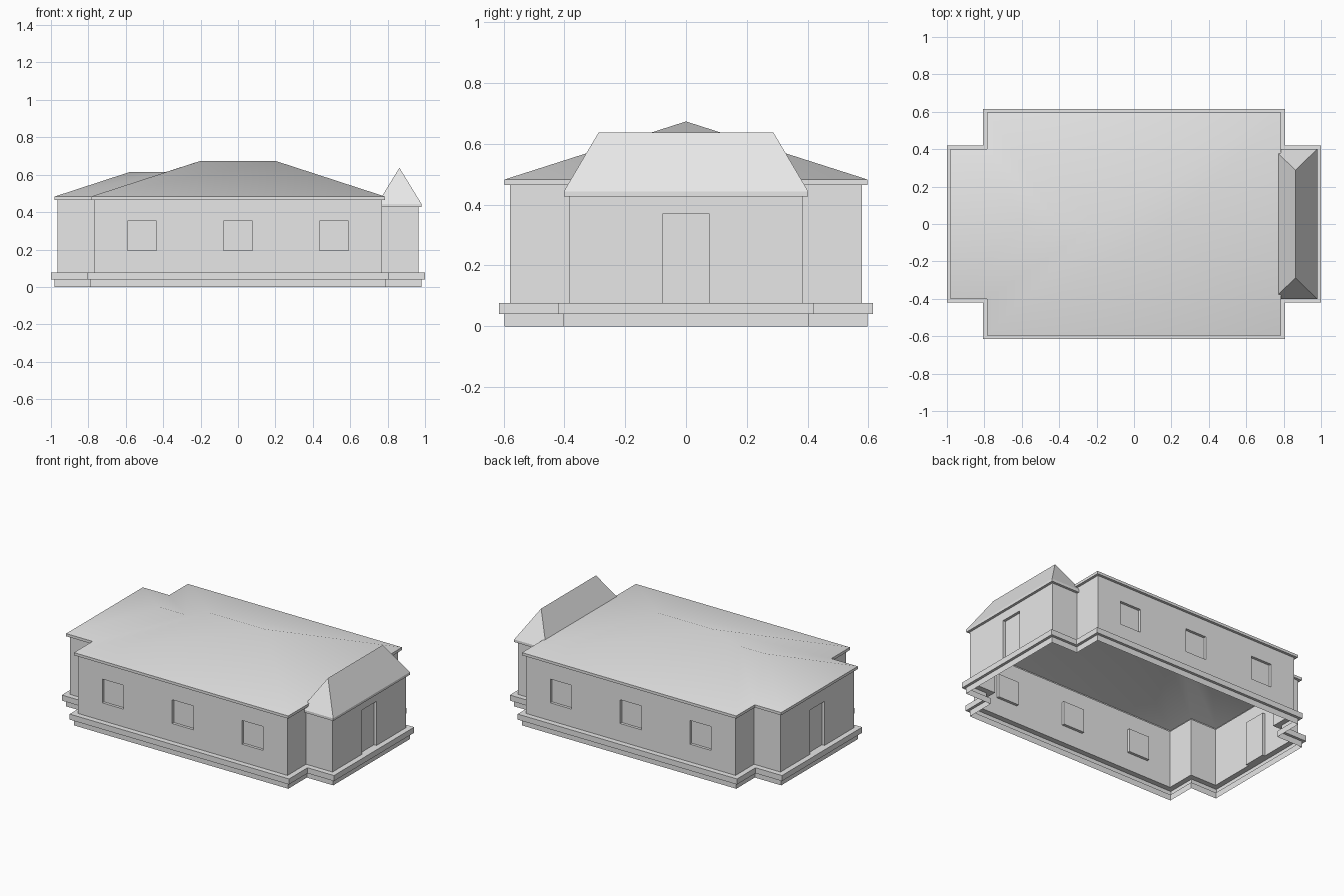
import bpy

cube = bpy.data.objects.get("Cube")
if cube:
    bpy.data.objects.remove(cube)

grey = bpy.data.materials.new("plain_grey")
grey.use_nodes = True
colour = (0.8, 0.8, 0.8, 1)
grey.diffuse_color = colour
grey.node_tree.nodes["Principled BSDF"].inputs["Base Color"].default_value = colour

MAIN_X, MAIN_Y = 0.77, 0.58      # main block half sizes
WING_X, WING_Y = 0.964, 0.385    # end wing half sizes
PLINTH_TOP, WALL_TOP, PORCH_TOP = 0.077, 0.465, 0.427
EAVE, EAVE_TOP, PORCH_EAVE_TOP = 0.017, 0.483, 0.444
RECESS = 0.018


def build(name, verts, faces):
    mesh = bpy.data.meshes.new(name)
    mesh.from_pydata(verts, [], faces)
    mesh.materials.append(grey)
    obj = bpy.data.objects.new(name, mesh)
    bpy.context.collection.objects.link(obj)
    return obj


def footprint(o=0, porch=True):
    """Counter-clockwise plan outline, grown by o."""
    mx, my, wx, wy = MAIN_X + o, MAIN_Y + o, WING_X + o, WING_Y + o
    right = [(mx, -wy), (wx, -wy), (wx, wy), (mx, wy)] if porch else []
    return ([(-mx, -my), (mx, -my)] + right + [(mx, my), (-mx, my)]
            + [(-mx, wy), (-wx, wy), (-wx, -wy), (-mx, -wy)])


def porch_outline(o=0):
    x0, x1, y = MAIN_X - o, WING_X + o, WING_Y + o
    return [(x0, -y), (x1, -y), (x1, y), (x0, y)]


def sweep(name, outline, profile):
    """Skin a profile of (offset, height) pairs around an outline."""
    verts, faces = [], []
    for o, z in profile:
        verts += [(x, y, z) for x, y in outline(o)]
    n = len(outline(0))
    for k in range(len(profile) - 1):
        for i in range(n):
            j = (i + 1) % n
            faces.append((k * n + i, k * n + j, k * n + n + j, k * n + n + i))
    return build(name, verts, faces)


def wall(name, start, end, top, openings=()):
    """Flat wall with recessed openings given as (from, to, bottom, top)."""
    dx, dy = end[0] - start[0], end[1] - start[1]
    length = (dx * dx + dy * dy) ** 0.5
    dx, dy = dx / length, dy / length
    verts, faces = [], []

    def quad(corners):
        base = len(verts)
        for s, z, d in corners:
            verts.append((start[0] + dx * s - dy * d, start[1] + dy * s + dx * d, z))
        faces.append((base, base + 1, base + 2, base + 3))

    cuts = sorted({0, length, *[v for op in openings for v in op[:2]]})
    for a, b in zip(cuts, cuts[1:]):
        hole = next((op for op in openings if op[0] == a), None)
        if hole is None:
            quad([(a, PLINTH_TOP, 0), (b, PLINTH_TOP, 0), (b, top, 0), (a, top, 0)])
            continue
        lo, hi = hole[2:]
        if lo > PLINTH_TOP:
            quad([(a, PLINTH_TOP, 0), (b, PLINTH_TOP, 0), (b, lo, 0), (a, lo, 0)])
        quad([(a, hi, 0), (b, hi, 0), (b, top, 0), (a, top, 0)])
        rim = [(a, lo), (b, lo), (b, hi), (a, hi)]
        quad([(s, z, RECESS) for s, z in rim])
        for p, q in zip(rim, rim[1:] + rim[:1]):
            quad([(*p, 0), (*q, 0), (*q, RECESS), (*p, RECESS)])
    return build(name, verts, faces)


# Stepped plinth
sweep("plinth", footprint,
      [(0.018, 0), (0.018, 0.04), (0.036, 0.04), (0.036, PLINTH_TOP), (0, PLINTH_TOP)])

# Walls, with windows on the long sides and a door at each end
windows = [(MAIN_X + c - 0.078, MAIN_X + c + 0.078, 0.195, 0.353)
           for c in (-0.513, 0, 0.513)]
door = [(WING_Y - 0.077, WING_Y + 0.077, PLINTH_TOP, 0.37)]
plan = footprint()
names = ["front_wall", "front_left_return", "porch_front_wall", "porch_end_wall",
         "porch_back_wall", "back_left_return", "back_wall", "back_right_return",
         "wing_back_wall", "wing_end_wall", "wing_front_wall", "front_right_return"]
for i, name in enumerate(names):
    openings = windows if name in ("front_wall", "back_wall") else ()
    if "end" in name:
        openings = door
    top = PORCH_TOP if "porch" in name else WALL_TOP
    wall(name, plan[i], plan[(i + 1) % len(plan)], top, openings)

# Eaves
sweep("main_eaves", lambda o: footprint(o, porch=False),
      [(0, WALL_TOP), (EAVE, WALL_TOP), (EAVE, EAVE_TOP)])
sweep("porch_eaves", porch_outline,
      [(0, PORCH_TOP), (EAVE, PORCH_TOP), (EAVE, PORCH_EAVE_TOP)])

# Main hipped roof joined with the lower hipped wing roof
eave = [(x, y, EAVE_TOP) for x, y in footprint(EAVE, porch=False)]
ridge = [(-0.2, 0, 0.674), (0.2, 0, 0.674), (-0.387, 0, 0.614), (-0.58, 0, 0.614)]
A, B, V, W = range(8, 12)
roof = build("main_roof", eave + ridge, [
    (0, 1, B, A), (1, 2, B), (2, 3, A, B),
    (3, 4, V, A), (7, 0, A, V),
    (4, 5, W, V), (5, 6, W), (6, 7, V, W)])

# Steep hipped porch roof
base = [(x, y, PORCH_EAVE_TOP) for x, y in porch_outline(EAVE)]
base[0] = (0.745, *base[0][1:])
base[3] = (0.745, *base[3][1:])
build("porch_roof", base + [(0.863, -0.288, 0.637), (0.863, 0.288, 0.637)],
      [(0, 1, 4), (1, 2, 5, 4), (2, 3, 5), (3, 0, 4, 5)])

# Soft shading over the shallow hips, sharp along the ridges
bpy.ops.object.select_all(action='DESELECT')
roof.select_set(True)
bpy.context.view_layer.objects.active = roof
bpy.ops.object.shade_smooth_by_angle(angle=0.5236)
